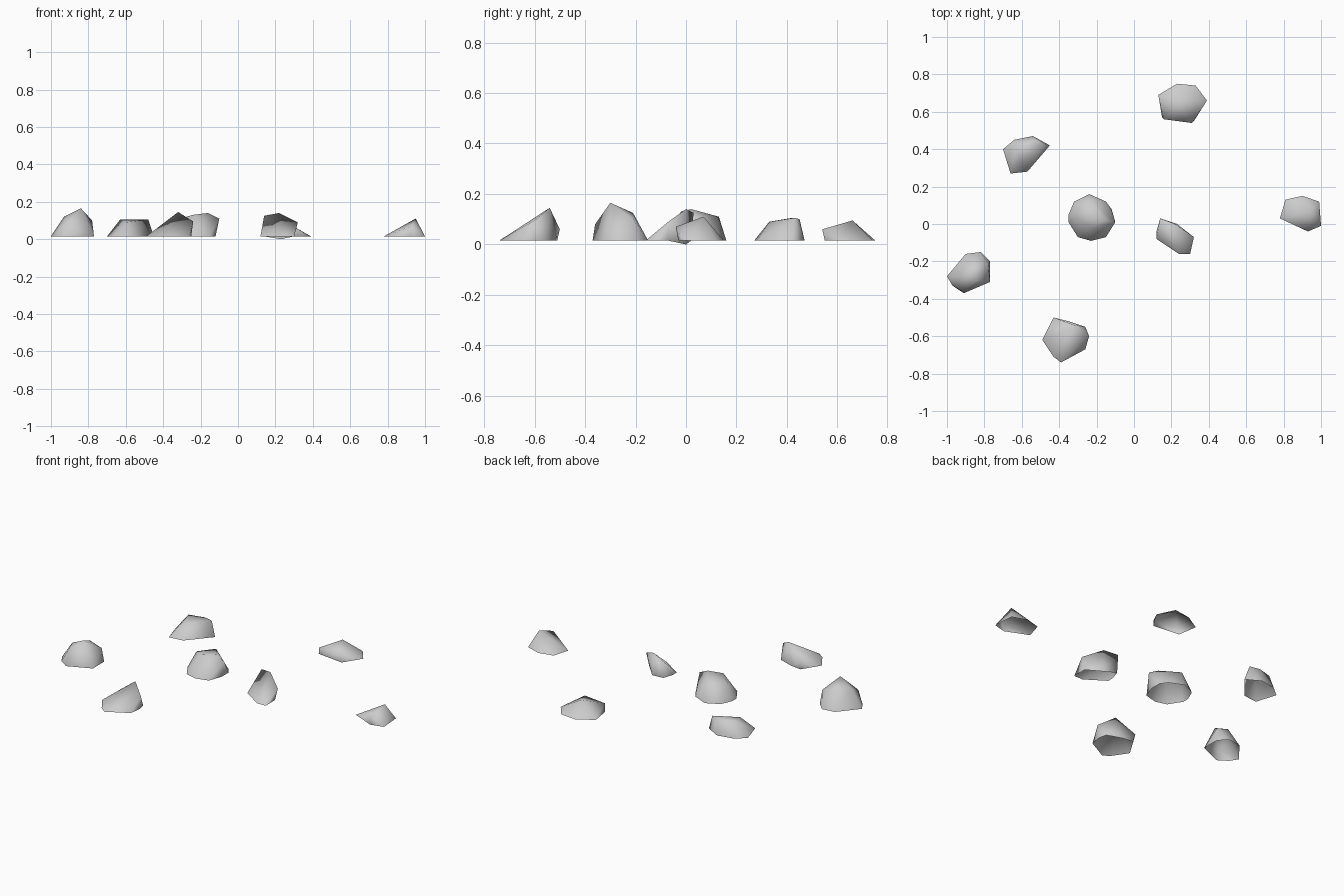
import bpy
import bmesh

if "Cube" in bpy.data.objects:
    bpy.data.objects.remove(bpy.data.objects["Cube"])

# Single stone colour
stone = bpy.data.materials.new("stone_grey")
stone.use_nodes = True
stone.diffuse_color = (0.6, 0.6, 0.6, 1)
stone.node_tree.nodes["Principled BSDF"].inputs["Base Color"].default_value = (0.6, 0.6, 0.6, 1)

GROUND = 1.5      # usual height of the lower rim, in hundredths
UNIT = 0.01


def make_rock(name, rim, crown):
    """Wrap a lower rim and its upper corners in a hull, open underneath."""
    bm = bmesh.new()
    for point in rim:
        x, y = point[:2]
        z = point[2] if len(point) > 2 else GROUND
        bm.verts.new((x * UNIT, y * UNIT, z * UNIT))
    for x, y, z in crown:
        bm.verts.new((x * UNIT, y * UNIT, z * UNIT))
    bmesh.ops.convex_hull(bm, input=list(bm.verts))
    loose = [v for v in bm.verts if not v.link_faces]
    bmesh.ops.delete(bm, geom=loose, context="VERTS")
    bmesh.ops.recalc_face_normals(bm, faces=list(bm.faces))
    bm.normal_update()
    # Leave the underside open
    under = [f for f in bm.faces if f.normal.z < -0.6]
    bmesh.ops.delete(bm, geom=under, context="FACES")
    for face in bm.faces:
        face.smooth = True
    mesh = bpy.data.meshes.new(name)
    bm.to_mesh(mesh)
    bm.free()
    mesh.materials.append(stone)
    rock = bpy.data.objects.new(name, mesh)
    bpy.context.scene.collection.objects.link(rock)
    return rock


# Rounded rock in the middle of the group
make_rock("middle_rock",
          rim=[(-35, 5), (-32, 12), (-24, 16), (-15, 12), (-12, 8),
               (-12, 1), (-15, -7), (-23, -9), (-30, -7), (-35, 1)],
          crown=[(-10, 1, 11), (-16, 2, 14), (-24, 13, 11), (-31, 4, 11), (-24, -2, 13)])

# Wide low rock at the back
make_rock("back_rock",
          rim=[(13, 69), (23, 75), (33, 74), (39, 66), (32, 55), (15, 57)],
          crown=[(25, 66, 9.5), (31, 54, 6), (16, 56, 6)])

# Ramp shaped rock beside the middle one
make_rock("ramp_rock",
          rim=[(14, 2), (23, 0, 0), (30, -7), (30, -16), (24, -16), (12, -8), (12, -4)],
          crown=[(14, 3, 12.5), (22, 0, 14), (32, -7, 9)])

# Small rock on the far left side
make_rock("left_rock",
          rim=[(78, 3), (81, 13), (90, 15), (99, 12), (100, -1), (92, -3)],
          crown=[(95, 7, 11), (93, -4, 7)])

# Tapered rock at the back right
make_rock("back_right_rock",
          rim=[(-70, 40), (-64, 45), (-54, 47), (-45, 42), (-57, 28), (-66, 27)],
          crown=[(-63, 42, 10.5), (-48, 43, 10.5), (-60, 33, 9), (-54, 45, 10)])

# Tallest rock on the right side
make_rock("right_rock",
          rim=[(-100, -28), (-90, -16), (-82, -15), (-77, -20),
               (-77, -31), (-91, -37), (-97, -33)],
          crown=[(-84, -30, 16.5), (-78, -21, 10), (-86, -21, 12.5),
                 (-92, -36, 8), (-93, -28, 12)])

# Wedge rock at the front
make_rock("front_rock",
          rim=[(-42, -51), (-35, -52), (-26, -55), (-25, -60),
               (-26, -67), (-39, -74), (-43, -71), (-49, -62)],
          crown=[(-32, -54, 14.5), (-24, -60, 9.5), (-43, -50, 6)])
